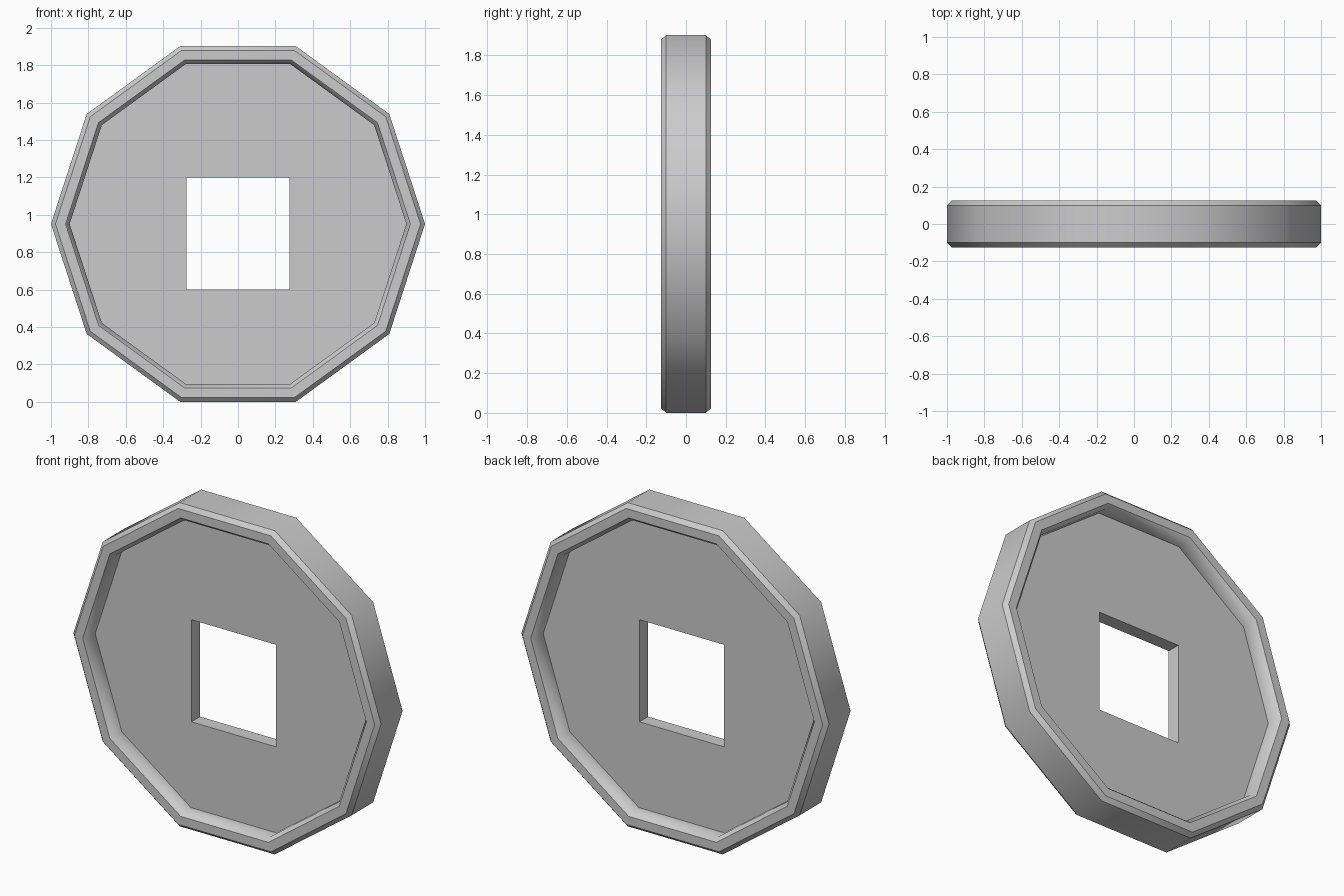
import bpy, bmesh, math

if "Cube" in bpy.data.objects:
    bpy.data.objects.remove(bpy.data.objects["Cube"])

SIDES = 10
CZ = math.cos(math.pi / SIDES)          # centre height of the decagon

# Rim cross-section (corner radius, y), from front recess floor round to the back
half = [(0.90, -0.04), (0.90, -0.10), (0.922, -0.125), (0.976, -0.125), (1.0, -0.10)]
profile = half + [(r, -y) for r, y in reversed(half)]

# Ten-sided body: rim loops plus a recessed web on both faces
bm = bmesh.new()
loops = []
for r, y in profile:
    loops.append([bm.verts.new((r * math.cos(2 * math.pi * i / SIDES), y,
                                CZ + r * math.sin(2 * math.pi * i / SIDES)))
                  for i in range(SIDES)])
for a, b in zip(loops, loops[1:]):
    for i in range(SIDES):
        j = (i + 1) % SIDES
        bm.faces.new((a[i], a[j], b[j], b[i]))
bm.faces.new(loops[0])
bm.faces.new(loops[-1])
bmesh.ops.recalc_face_normals(bm, faces=bm.faces)
mesh = bpy.data.meshes.new("wheel_disc")
bm.to_mesh(mesh)
bm.free()
disc = bpy.data.objects.new("wheel_disc", mesh)
bpy.context.collection.objects.link(disc)

# Rectangular centre hole
bpy.ops.mesh.primitive_cube_add(size=1, location=(0, 0, 0.9))
cutter = bpy.context.object
cutter.name = "hole_cutter"
cutter.scale = (0.55, 0.5, 0.6)
cutter.hide_render = True
cut = disc.modifiers.new("centre_hole", 'BOOLEAN')
cut.operation = 'DIFFERENCE'
cut.solver = 'EXACT'
cut.object = cutter

bpy.ops.object.select_all(action='DESELECT')
disc.select_set(True)
bpy.context.view_layer.objects.active = disc
bpy.ops.object.modifier_apply(modifier=cut.name)
bpy.data.objects.remove(cutter)

# Soft shading around the rim, crisp chamfers and hole
bpy.ops.object.shade_smooth_by_angle(angle=math.radians(40))
